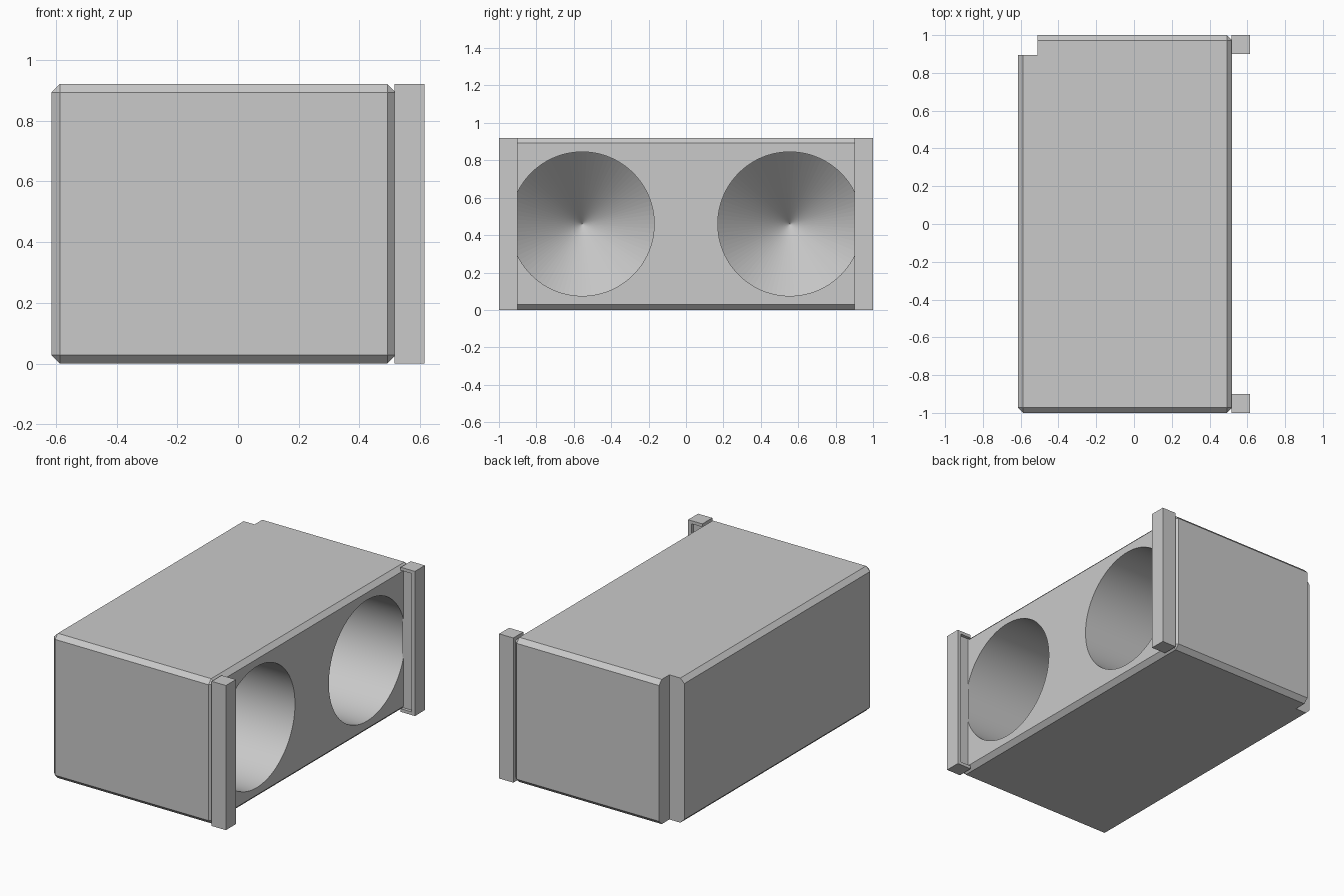
import bpy, bmesh, math
from mathutils import Vector

cube = bpy.data.objects.get("Cube")
if cube:
    bpy.data.objects.remove(cube, do_unlink=True)

HEIGHT = 0.92
FACE_X = 0.52
grey = bpy.data.materials.new("plain grey")
grey.use_nodes = True
colour = (0.59, 0.59, 0.59, 1)
grey.diffuse_color = colour
grey.node_tree.nodes["Principled BSDF"].inputs["Base Color"].default_value = colour


def finish(name, bm):
    bmesh.ops.recalc_face_normals(bm, faces=bm.faces)
    mesh = bpy.data.meshes.new(name)
    bm.to_mesh(mesh)
    bm.free()
    obj = bpy.data.objects.new(name, mesh)
    bpy.context.collection.objects.link(obj)
    mesh.materials.append(grey)
    return obj


def box(name, low, high, chamfer=0):
    bm = bmesh.new()
    bmesh.ops.create_cube(bm, size=1)
    for v in bm.verts:
        for i in range(3):
            v.co[i] = high[i] if v.co[i] > 0 else low[i]
    if chamfer:
        bmesh.ops.bevel(bm, geom=bm.edges[:], offset=chamfer, segments=1, affect='EDGES')
    return finish(name, bm)


def drill(name, y, z, radius, straight):
    # Straight bore ending in a right-angled conical point
    bm = bmesh.new()
    floor = FACE_X - straight
    profile = [(FACE_X + 0.05, 0), (FACE_X + 0.05, radius), (floor, radius), (floor - radius, 0)]
    verts = [bm.verts.new((x, y, z + r)) for x, r in profile]
    edges = [bm.edges.new(pair) for pair in zip(verts, verts[1:])]
    bmesh.ops.spin(bm, geom=verts + edges, cent=Vector((0, y, z)), axis=Vector((1, 0, 0)),
                   angle=math.tau, steps=96, use_duplicate=False)
    bmesh.ops.remove_doubles(bm, verts=bm.verts, dist=0.0001)
    return finish(name, bm)


def cut(target, cutter):
    cutter.hide_render = True
    mod = target.modifiers.new("cut", 'BOOLEAN')
    mod.operation = 'DIFFERENCE'
    mod.solver = 'EXACT'
    mod.object = cutter
    bpy.ops.object.select_all(action='DESELECT')
    bpy.context.view_layer.objects.active = target
    target.select_set(True)
    bpy.ops.object.modifier_apply(modifier=mod.name)
    bpy.data.objects.remove(cutter, do_unlink=True)


# Chamfered body with a corner rebate and two drilled hollows
body = box("cabinet_body", (-0.615, -1, 0), (FACE_X, 1, HEIGHT), 0.028)
cut(body, box("rebate_cutter", (-0.8, 0.895, -0.1), (-0.51, 1.2, 1.1)))
for side in (-1, 1):
    cut(body, drill("hollow_cutter", side * 0.555, HEIGHT / 2, 0.385, 0.62))
bpy.ops.object.shade_smooth_by_angle(angle=math.radians(25))
# Keep the conical points crisp
for face in body.data.polygons:
    if len(face.vertices) == 3:
        face.use_smooth = False

# Corner posts, each recessed on the inward side between two end caps
for name, side in (("front_post", -1), ("back_post", 1)):
    ys = sorted((side * 0.9, side))
    post = box(name, (0.515, ys[0], 0), (0.615, ys[1], HEIGHT))
    gs = sorted((side * 0.88, side * 0.92))
    cut(post, box("recess_cutter", (0.5, gs[0], 0.02), (0.59, gs[1], HEIGHT - 0.02)))
